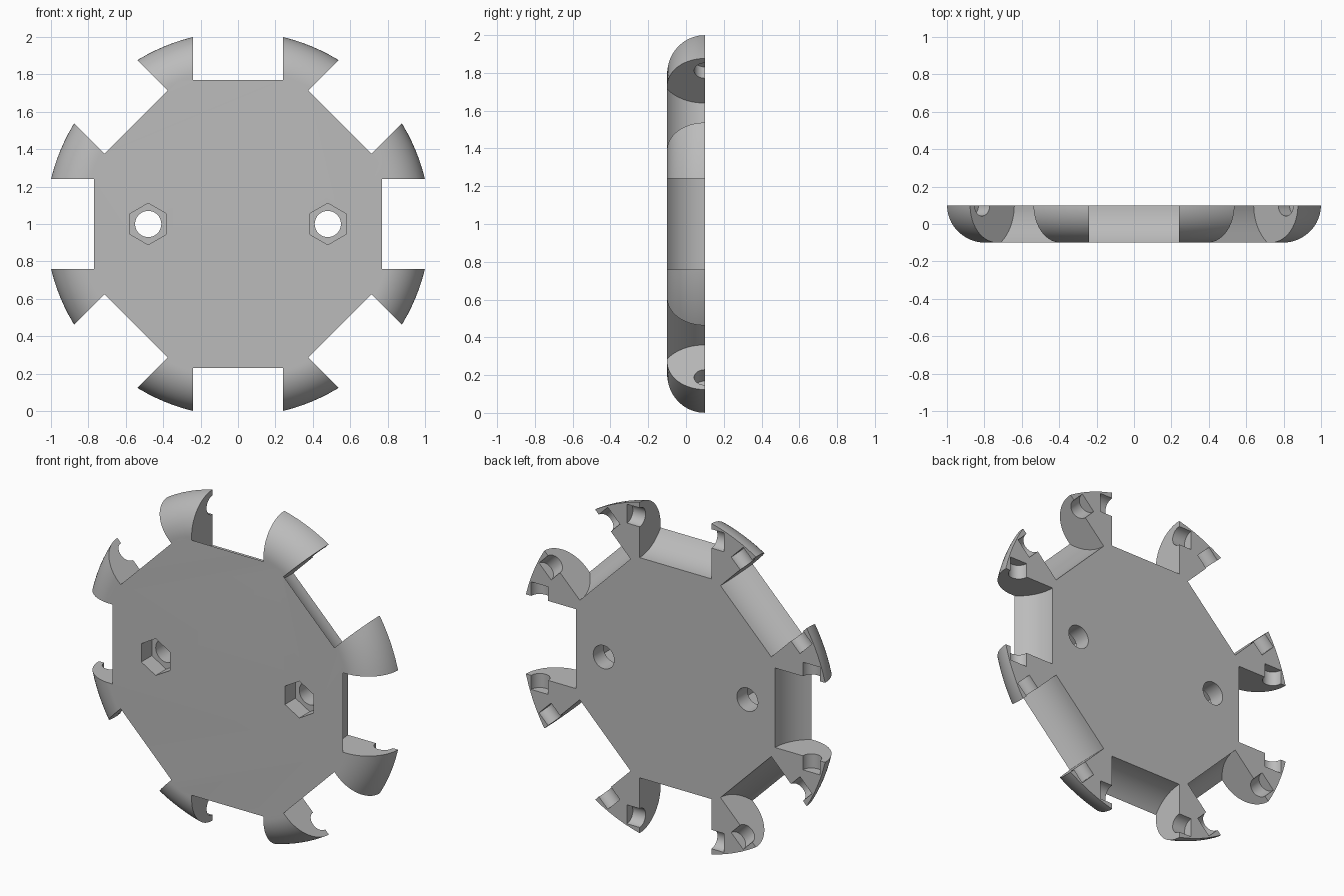
import bpy, bmesh, math
from mathutils import Matrix, Vector

if "Cube" in bpy.data.objects:
    bpy.data.objects.remove(bpy.data.objects["Cube"], do_unlink=True)

OUTER, HALF, ROUND = 1.028, 0.1, 0.2      # rim radius, half thickness, edge rounding
AXIS, ROLLER, SLOT = 0.908, 0.243, 0.24   # roller axle distance, clearance radius, half slot width
CENTRE = Matrix.Translation((0, 0, 1))

grey = bpy.data.materials.new("plain_grey")
grey.use_nodes = True
colour = (0.5, 0.5, 0.5, 1)
grey.diffuse_color = colour
grey.node_tree.nodes["Principled BSDF"].inputs["Base Color"].default_value = colour


def make_object(name, bm):
    bmesh.ops.recalc_face_normals(bm, faces=bm.faces)
    mesh = bpy.data.meshes.new(name)
    bm.to_mesh(mesh)
    bm.free()
    mesh.materials.append(grey)
    obj = bpy.data.objects.new(name, mesh)
    bpy.context.collection.objects.link(obj)
    return obj


def add_cylinder(bm, radius, depth, sides, matrix):
    bmesh.ops.create_cone(bm, cap_ends=True, segments=sides, radius1=radius,
                          radius2=radius, depth=depth, matrix=matrix)


def around_rim(bm, radius, half_length):
    # Eight tangential cylinders with their axes on the back plane
    for i in range(8):
        turn = Matrix.Rotation(i * math.pi / 4, 4, 'Y')
        add_cylinder(bm, radius, 2 * half_length, 64,
                     CENTRE @ turn @ Matrix.Translation((AXIS, HALF, 0)))


# Disc with one rounded edge, revolved about the y axis
bm = bmesh.new()
steps = 20
profile = []
for i in range(steps + 1):
    a = i / steps * math.pi / 2
    profile.append(bm.verts.new((OUTER - ROUND + ROUND * math.sin(a),
                                 HALF - ROUND * math.cos(a), 1)))
edges = [bm.edges.new(pair) for pair in zip(profile, profile[1:])]
bmesh.ops.spin(bm, geom=profile + edges, cent=(0, 0, 1), axis=(0, 1, 0),
               angle=2 * math.pi, steps=128)
bmesh.ops.remove_doubles(bm, verts=bm.verts, dist=0.0001)
bmesh.ops.holes_fill(bm, edges=[e for e in bm.edges if e.is_boundary], sides=0)
wheel = make_object("wheel_plate", bm)

# Roller slots and axle grooves
slots = bmesh.new()
around_rim(slots, ROLLER, SLOT)
grooves = bmesh.new()
around_rim(grooves, 0.057, SLOT + 0.085)

# Bolt holes with hexagonal nut pockets in the front
bolts, pockets = bmesh.new(), bmesh.new()
along_y = Matrix.Rotation(math.pi / 2, 4, 'X')
for x in (-0.48, 0.48):
    add_cylinder(bolts, 0.07, 1, 48, Matrix.Translation((x, 0, 1)) @ along_y)
    add_cylinder(pockets, 0.111, 0.2, 6, Matrix.Translation((x, -HALF, 1)) @ along_y)

cutters = [make_object(name, mesh) for name, mesh in (
    ("slot_cutter", slots), ("groove_cutter", grooves),
    ("bolt_hole_cutter", bolts), ("nut_pocket_cutter", pockets))]
for cutter in cutters:
    mod = wheel.modifiers.new(cutter.name, 'BOOLEAN')
    mod.operation = 'DIFFERENCE'
    mod.solver = 'EXACT'
    mod.object = cutter

# Apply the cuts and drop the helpers
bpy.ops.object.select_all(action='DESELECT')
wheel.select_set(True)
bpy.context.view_layer.objects.active = wheel
for mod in list(wheel.modifiers):
    bpy.ops.object.modifier_apply(modifier=mod.name)
for cutter in cutters:
    bpy.data.objects.remove(cutter, do_unlink=True)
bpy.ops.object.shade_smooth_by_angle(angle=math.radians(30))
